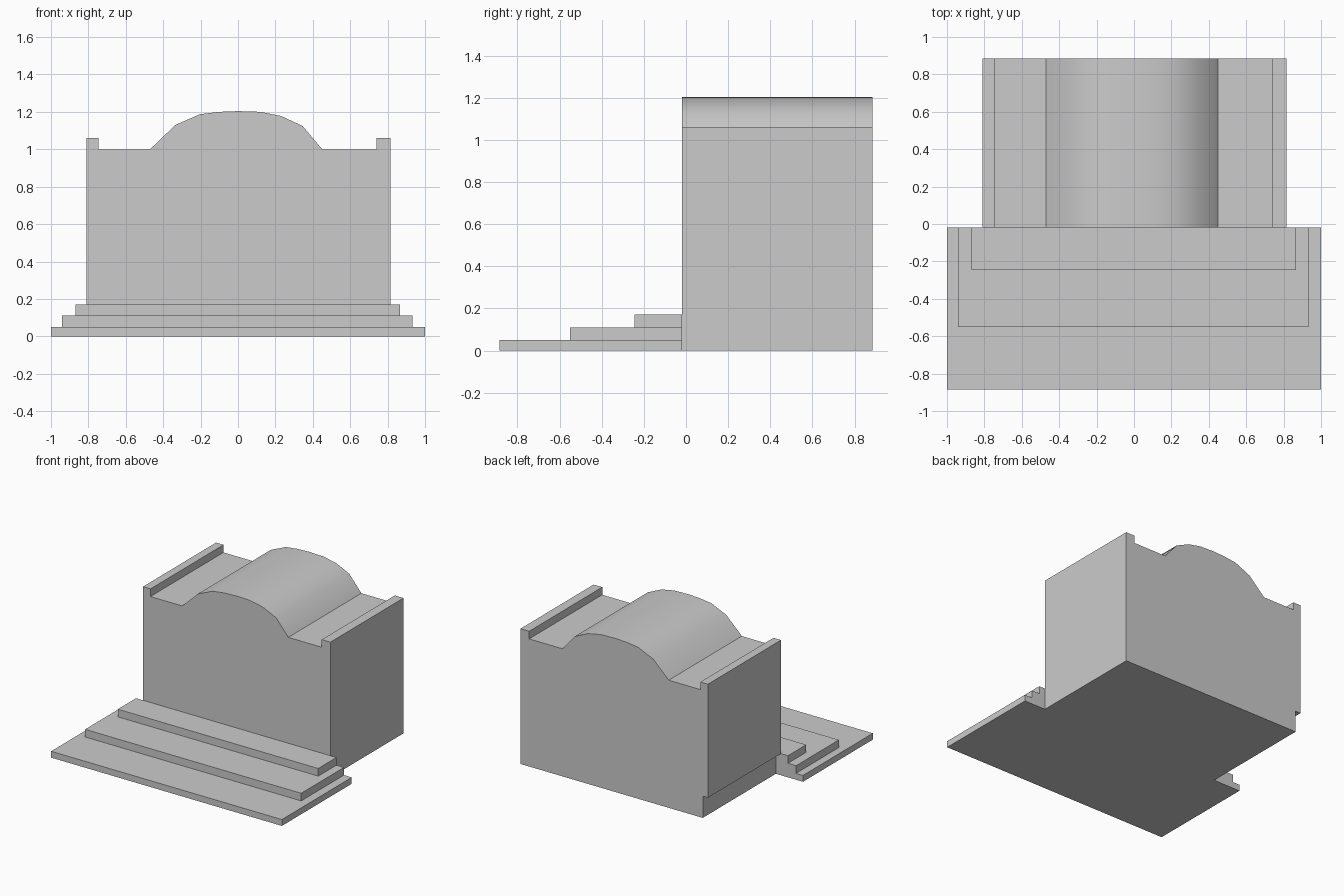
import bpy, bmesh, math

if "Cube" in bpy.data.objects:
    bpy.data.objects.remove(bpy.data.objects["Cube"])

FRONT, BACK = -0.02, 0.885


def finish(name, bm):
    bmesh.ops.recalc_face_normals(bm, faces=bm.faces)
    mesh = bpy.data.meshes.new(name)
    bm.to_mesh(mesh)
    bm.free()
    obj = bpy.data.objects.new(name, mesh)
    bpy.context.collection.objects.link(obj)
    return obj


def extrude_profile(name, points, y0, y1):
    """Extrude an x/z outline from y0 to y1."""
    bm = bmesh.new()
    face = bm.faces.new([bm.verts.new((x, y0, z)) for x, z in points])
    new = bmesh.ops.extrude_face_region(bm, geom=[face])["geom"]
    verts = [v for v in new if isinstance(v, bmesh.types.BMVert)]
    bmesh.ops.translate(bm, verts=verts, vec=(0, y1 - y0, 0))
    return finish(name, bm)


# Main hall: side parapets, low vaulted roof, undercut foot on the left
arch = [(0.45, 1.0), (0.345, 1.125), (0.23, 1.178), (0.12, 1.2), (0, 1.204),
        (-0.1, 1.2), (-0.205, 1.187), (-0.335, 1.13), (-0.47, 1.0)]
outline = ([(-0.765, 0), (0.815, 0), (0.815, 1.06), (0.74, 1.06), (0.74, 1.0)]
           + arch
           + [(-0.745, 1.0), (-0.745, 1.06), (-0.81, 1.06), (-0.81, 0.17), (-0.765, 0.17)])
hall = extrude_profile("main_hall", outline, FRONT, BACK)
bpy.context.view_layer.objects.active = hall
hall.select_set(True)
bpy.ops.object.shade_smooth_by_angle(angle=math.radians(30))

# Front steps: left x, right x, bottom z, top z, front y
steps = [("lower_step", -1.0, 1.0, 0.0, 0.05, -0.885),
         ("middle_step", -0.94, 0.933, 0.05, 0.11, -0.55),
         ("upper_step", -0.87, 0.867, 0.11, 0.17, -0.245)]
for name, x0, x1, z0, z1, y in steps:
    extrude_profile(name, [(x0, z0), (x1, z0), (x1, z1), (x0, z1)], y, FRONT)
